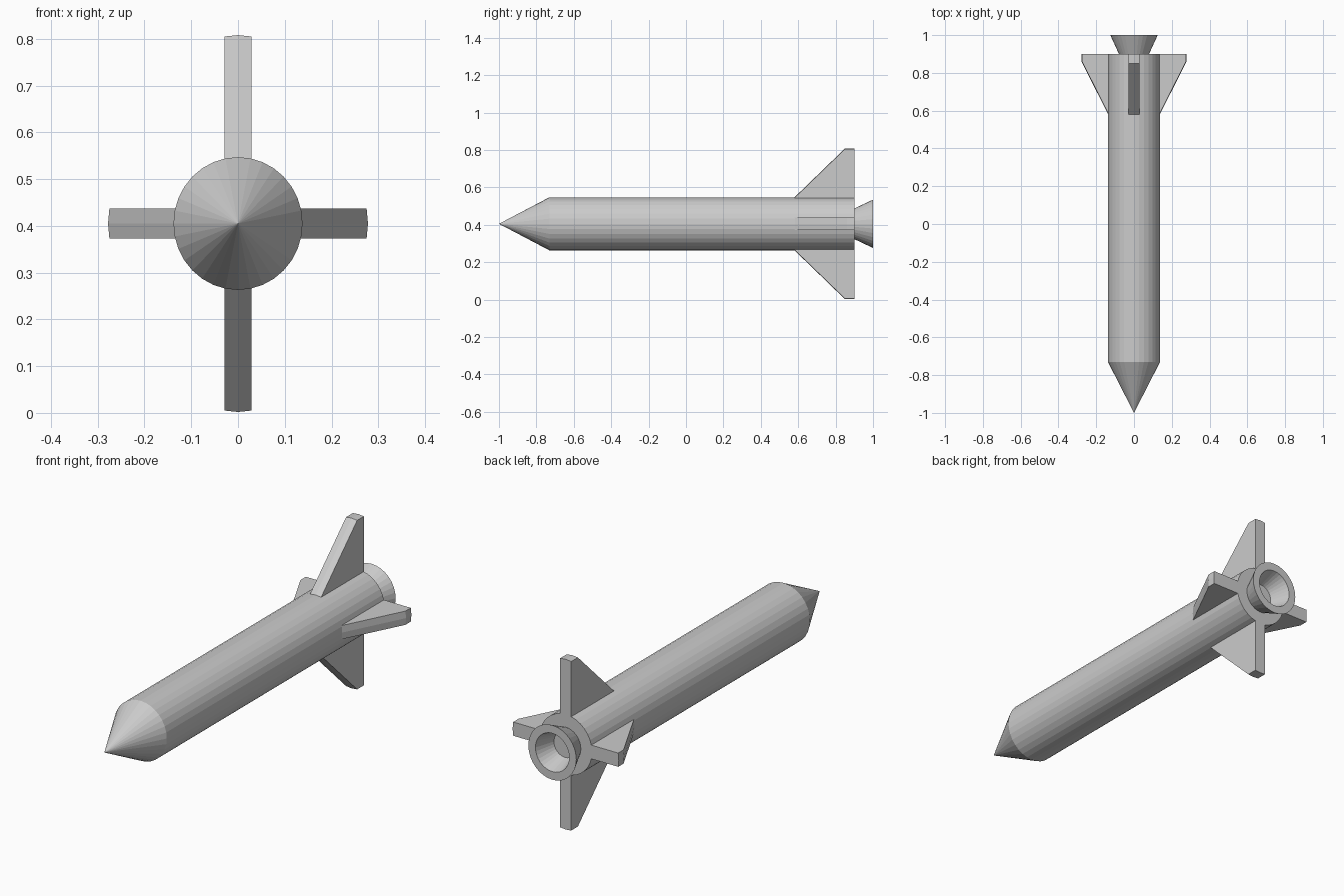
import bpy, bmesh
from math import cos, sin, pi
from mathutils import Vector

if "Cube" in bpy.data.objects:
    bpy.data.objects.remove(bpy.data.objects["Cube"])

SIDES = 32
CZ = 0.405            # height of the rocket axis
RX, RZ = 0.138, 0.142 # body half width and half height


def finish(name, bm):
    bmesh.ops.recalc_face_normals(bm, faces=bm.faces)
    mesh = bpy.data.meshes.new(name)
    bm.to_mesh(mesh)
    bm.free()
    obj = bpy.data.objects.new(name, mesh)
    bpy.context.collection.objects.link(obj)
    return obj


def lathe(name, profile):
    """Revolve (y, radius) points around the y axis; radius 0 is a pole."""
    bm = bmesh.new()
    rings = []
    for y, r in profile:
        n = SIDES if r else 1
        rings.append([bm.verts.new((r * RX * cos(2 * pi * i / SIDES), y,
                                    CZ + r * RZ * sin(2 * pi * i / SIDES)))
                      for i in range(n)])
    for a, b in zip(rings, rings[1:]):
        for i in range(SIDES):
            j = (i + 1) % SIDES
            quad = [a[i % len(a)], a[j % len(a)], b[j % len(b)], b[i % len(b)]]
            bm.faces.new(list(dict.fromkeys(quad)))
    return finish(name, bm)


def fin(name, out, side, profile, half):
    """Slab with a slightly ridged outer edge; profile is (y, distance)."""
    bm = bmesh.new()
    slices = []
    for s, drop in ((-half, 0.003), (0, 0), (half, 0.003)):
        slices.append([bm.verts.new(Vector((0, y, CZ)) + out * (d - drop) + side * s)
                       for y, d in profile])
    n = len(profile)
    for a, b in zip(slices, slices[1:]):
        for i in range(n):
            j = (i + 1) % n
            bm.faces.new((a[i], a[j], b[j], b[i]))
    bm.faces.new(slices[0])
    bm.faces.new(slices[-1])
    return finish(name, bm)


# Nose cone and body tube
lathe("body", [(-1, 0), (-0.73, 1), (0.9, 1), (0.9, 0)])

# Hollow flared exhaust nozzle
lathe("nozzle", [(0.895, 0.56), (1.0, 0.91), (1.0, 0.64), (0.905, 0.42), (0.905, 0)])

# Four tail fins: tall vertical pair, short horizontal pair
tall = [(0.568, 0.13), (0.85, 0.403), (0.9, 0.403), (0.9, 0.13)]
short = [(0.567, 0.13), (0.86, 0.278), (0.9, 0.278), (0.9, 0.13)]
X, Z = Vector((1, 0, 0)), Vector((0, 0, 1))
fin("top_fin", Z, X, tall, 0.029)
fin("bottom_fin", -Z, X, tall, 0.029)
fin("right_fin", X, Z, short, 0.0325)
fin("left_fin", -X, Z, short, 0.0325)
